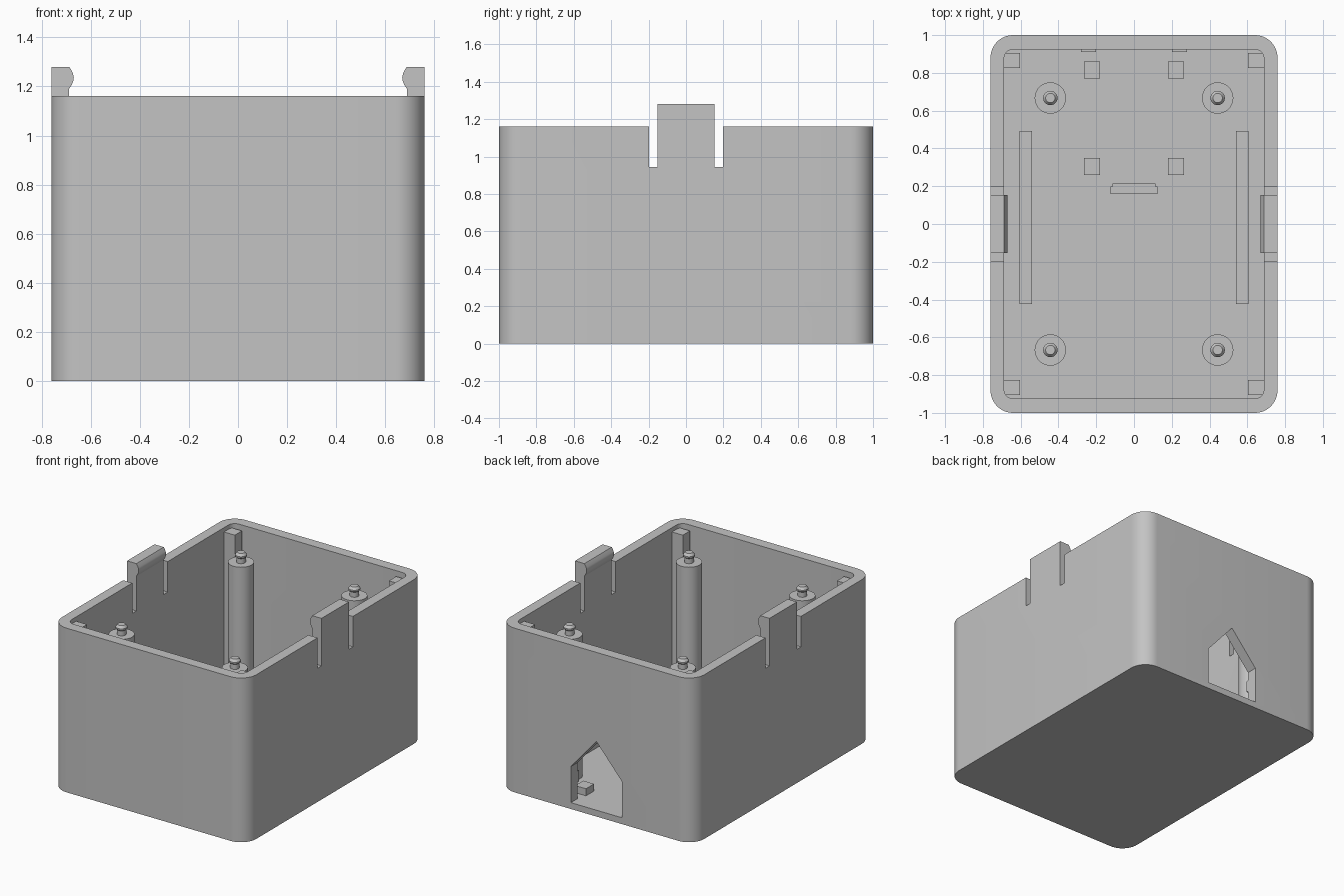
import bpy, bmesh, math
from mathutils import Vector

cube = bpy.data.objects.get("Cube")
if cube:
    bpy.data.objects.remove(cube, do_unlink=True)

grey = bpy.data.materials.new("plain grey")
grey.use_nodes = True
colour = (0.55, 0.55, 0.55, 1)
grey.diffuse_color = colour
grey.node_tree.nodes["Principled BSDF"].inputs["Base Color"].default_value = colour

FLOOR, RIM = 0.045, 1.16


def prism(name, points, offset):
    """Extrude a planar outline along an offset vector."""
    bm = bmesh.new()
    face = bm.faces.new([bm.verts.new(p) for p in points])
    result = bmesh.ops.extrude_face_region(bm, geom=[face])
    moved = [g for g in result["geom"] if isinstance(g, bmesh.types.BMVert)]
    bmesh.ops.translate(bm, verts=moved, vec=Vector(offset))
    bmesh.ops.recalc_face_normals(bm, faces=bm.faces)
    return finish(name, bm)


def finish(name, bm):
    mesh = bpy.data.meshes.new(name)
    bm.to_mesh(mesh)
    bm.free()
    mesh.materials.append(grey)
    obj = bpy.data.objects.new(name, mesh)
    bpy.context.collection.objects.link(obj)
    return obj


def box(name, x, y, z):
    outline = [(x[0], y[0], z[0]), (x[1], y[0], z[0]),
               (x[1], y[1], z[0]), (x[0], y[1], z[0])]
    return prism(name, outline, (0, 0, z[1] - z[0]))


def block(name, cx, cy, w, d, z0, z1):
    return box(name, (cx - w / 2, cx + w / 2), (cy - d / 2, cy + d / 2), (z0, z1))


def rounded_box(name, hx, hy, r, z0, z1, steps=12):
    points = []
    for i, (sx, sy) in enumerate([(1, 1), (-1, 1), (-1, -1), (1, -1)]):
        for k in range(steps + 1):
            a = math.pi / 2 * (i + k / steps)
            points.append((sx * (hx - r) + r * math.cos(a),
                           sy * (hy - r) + r * math.sin(a), z0))
    return prism(name, points, (0, 0, z1 - z0))


def lathe(name, profile, centre, steps=32):
    bm = bmesh.new()
    verts = [bm.verts.new((r, 0, z)) for r, z in profile]
    edges = [bm.edges.new(pair) for pair in zip(verts, verts[1:])]
    bmesh.ops.spin(bm, geom=verts + edges, cent=(0, 0, 0), axis=(0, 0, 1),
                   angle=math.tau, steps=steps)
    bmesh.ops.remove_doubles(bm, verts=bm.verts, dist=0.0001)
    bmesh.ops.recalc_face_normals(bm, faces=bm.faces)
    bmesh.ops.translate(bm, verts=bm.verts, vec=(*centre, 0))
    return finish(name, bm)


def activate(obj):
    bpy.ops.object.select_all(action='DESELECT')
    obj.select_set(True)
    bpy.context.view_layer.objects.active = obj


def smooth(obj):
    activate(obj)
    bpy.ops.object.shade_smooth_by_angle(angle=math.radians(30))


def cut(target, cutter):
    cutter.hide_render = True
    mod = target.modifiers.new("cut", 'BOOLEAN')
    mod.operation, mod.solver, mod.object = 'DIFFERENCE', 'EXACT', cutter
    activate(target)
    bpy.ops.object.modifier_apply(modifier=mod.name)
    bpy.data.objects.remove(cutter, do_unlink=True)


# Open box with rounded corners
shell = rounded_box("case_shell", 0.76, 1.0, 0.12, 0, RIM)
cut(shell, rounded_box("cavity_cutter", 0.688, 0.925, 0.05, FLOOR, 1.4))

# Gabled opening in the back wall
gable = [(-0.2, FLOOR), (0.2, FLOOR), (0.2, 0.3), (0, 0.53), (-0.2, 0.3)]
cut(shell, prism("opening_cutter", [(x, 0.85, z) for x, z in gable], (0, 0.3, 0)))

# Notches in the side walls, each filled by a free-standing clip
for side in (1, -1):
    cut(shell, block("notch_cutter", side * 0.72, 0, 0.2, 0.395, 0.945, 1.4))
smooth(shell)

clip_profile = [(0.76, 0.945), (0.76, 1.28), (0.687, 1.28), (0.673, 1.255),
                (0.669, 1.238), (0.671, 1.222), (0.678, 1.205),
                (0.688, 1.19), (0.688, 0.945)]
for side, label in ((1, "left"), (-1, "right")):
    clip = prism(label + "_clip", [(side * x, -0.153, z) for x, z in clip_profile],
                 (0, 0.306, 0))
    smooth(clip)
    # Long floor rail, back wall tab and square board rests
    block(label + "_floor_rail", side * 0.573, 0.035, 0.065, 0.915, FLOOR, 0.15)
    block(label + "_wall_tab", side * 0.24, 0.919, 0.08, 0.018, 0.16, 0.24)
    for y, place in ((0.815, "back"), (0.305, "middle")):
        block(f"{label}_{place}_board_rest", side * 0.222, y, 0.085, 0.09,
              FLOOR, 0.095)
    for end, place in ((1, "back"), (-1, "front")):
        # Corner columns and round posts with locating pins
        block(f"{label}_{place}_corner_column", side * 0.645, end * 0.865,
              0.085, 0.08, FLOOR, 1.13)
        post = lathe(f"{label}_{place}_post",
                     [(0.083, FLOOR), (0.083, 1.045), (0.03, 1.045), (0.03, 1.08),
                      (0.038, 1.088), (0.038, 1.098), (0.025, 1.115), (0, 1.115)],
                     (side * 0.443, end * 0.667))
        smooth(post)

# Board stop with a small lip
box("board_stop", (-0.125, 0.125), (0.16, 0.198), (FLOOR, 0.2))
box("board_stop_lip", (-0.115, 0.115), (0.198, 0.215), (0.15, 0.2))
